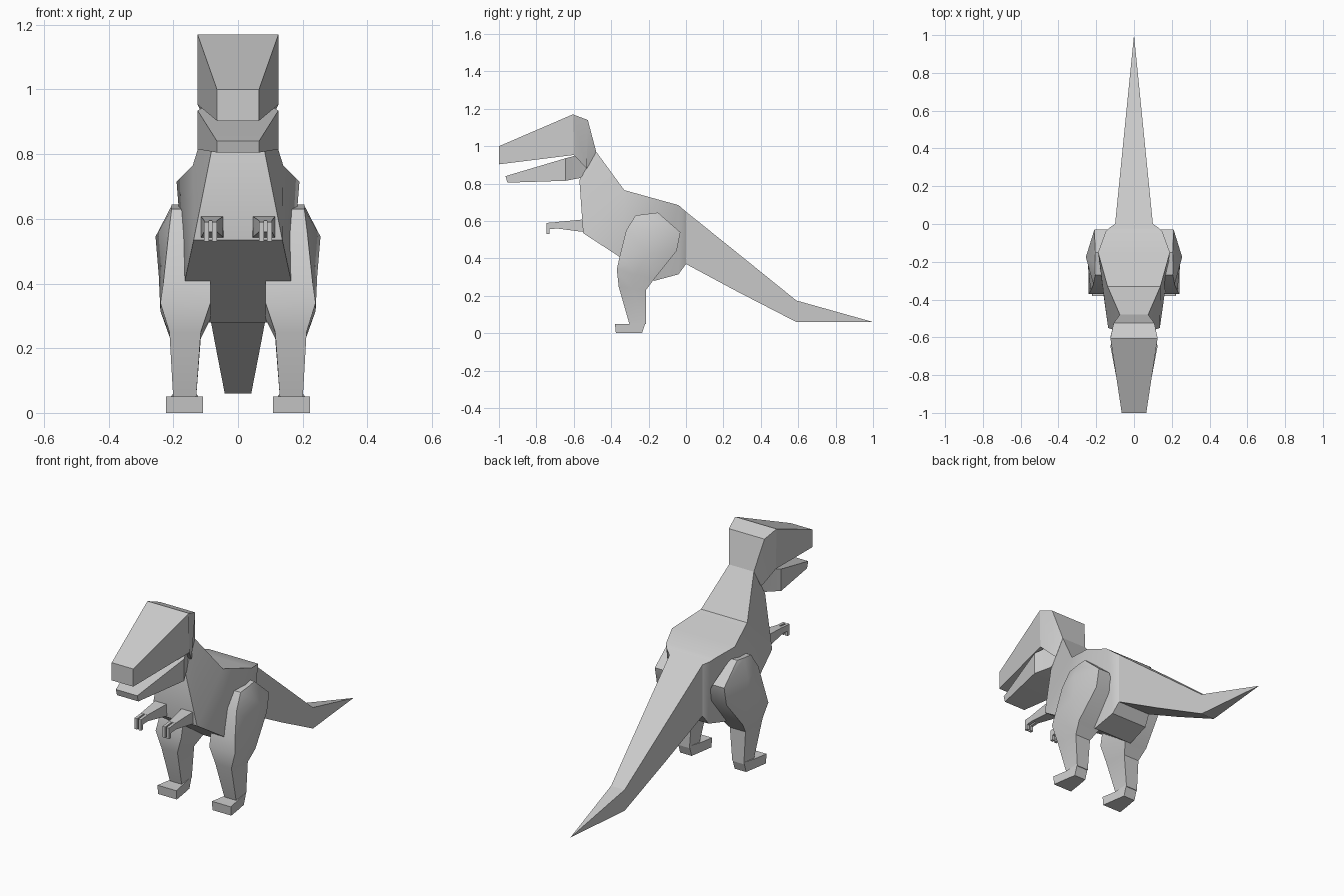
import bpy, bmesh, math

cube = bpy.data.objects.get("Cube")
if cube:
    bpy.data.objects.remove(cube, do_unlink=True)

skin = bpy.data.materials.new("grey_skin")
skin.use_nodes = True
GREY = (0.6, 0.6, 0.6, 1)
skin.diffuse_color = GREY
skin.node_tree.nodes["Principled BSDF"].inputs["Base Color"].default_value = GREY


def loft(name, rings, smooth=35):
    """Skin a closed solid over rings with equal point counts."""
    bm = bmesh.new()
    loops = [[bm.verts.new(p) for p in ring] for ring in rings]
    n = len(loops[0])
    for a, b in zip(loops, loops[1:]):
        for i in range(n):
            j = (i + 1) % n
            bm.faces.new((a[i], a[j], b[j], b[i]))
    bm.faces.new(loops[0][::-1])
    bm.faces.new(loops[-1])
    bmesh.ops.remove_doubles(bm, verts=bm.verts, dist=0.0005)
    bmesh.ops.recalc_face_normals(bm, faces=bm.faces)
    mesh = bpy.data.meshes.new(name)
    bm.to_mesh(mesh)
    bm.free()
    mesh.materials.append(skin)
    obj = bpy.data.objects.new(name, mesh)
    bpy.context.collection.objects.link(obj)
    bpy.ops.object.select_all(action='DESELECT')
    obj.select_set(True)
    bpy.context.view_layer.objects.active = obj
    bpy.ops.object.shade_smooth_by_angle(angle=math.radians(smooth))
    return obj


def band(top, bottom, cx=0):
    """Four-sided ring from (y, z, half width) at the top and bottom."""
    (ty, tz, tw), (by, bz, bw) = top, bottom
    return [(cx - tw, ty, tz), (cx + tw, ty, tz), (cx + bw, by, bz), (cx - bw, by, bz)]


def mirrored(name, rings, smooth=35):
    for side, sign in (("left", 1), ("right", -1)):
        loft(f"{side}_{name}", [[(sign * x, y, z) for x, y, z in r] for r in rings], smooth)


# Torso and neck
loft("body", [
    band((-.48, .97, .075), (-.57, .82, .08)),
    band((-.33, .765, .14), (-.55, .535, .137)),
    band((-.15, .715, .19), (-.35, .405, .165)),
    band((-.04, .685, .15), (-.17, .28, .12)),
    band((-.02, .667, .13), (-.04, .315, .11)),
    band((0, .65, .1), (0, .37, .1)),
])

# Tail
loft("tail", [
    band((0, .65, .1), (0, .37, .1)),
    band((.27, .433, .073), (.27, .225, .073)),
    band((.59, .175, .041), (.59, .06, .041)),
    band((1, .06, 0), (1, .06, 0)),
], 20)

# Skull and upper jaw
loft("head", [
    band((-1, 1, .065), (-1, .903, .065)),
    band((-.605, 1.17, .125), (-.6, .953, .125)),
    band((-.525, 1.14, .108), (-.53, .88, .09)),
    band((-.48, .97, .075), (-.53, .88, .08)),
], 20)

# Lower jaw
loft("lower_jaw", [
    band((-.965, .84, .065), (-.955, .805, .065)),
    band((-.645, .935, .125), (-.645, .815, .125)),
    band((-.57, .955, .09), (-.565, .83, .085)),
    band((-.52, .91, .07), (-.53, .87, .07)),
], 20)

# Legs: front (y, z), back (y, z), inner x, then outer x at front, middle, back
leg = [
    ((-.27, .63), (-.15, .645), .165, .205, .207, .205),
    ((-.32, .55), (-.03, .54), .14, .215, .255, .21),
    ((-.355, .41), (-.05, .44), .085, .23, .245, .21),
    ((-.37, .34), (-.17, .29), .085, .24, .24, .225),
    ((-.36, .25), (-.215, .23), .115, .212, .21, .21),
    ((-.3, .04), (-.215, .05), .13, .2, .2, .2),
]
rings = []
for (fy, fz), (by, bz), inner, front, mid, back in leg:
    rings.append([(inner, fy, fz), (front, fy, fz),
                  (mid, (fy + by) / 2, (fz + bz) / 2),
                  (back, by, bz), (inner, by, bz)])
mirrored("leg", rings)

# Feet
mirrored("foot", [
    band((-.215, .06, .035), (-.235, 0, .035), .165),
    band((-.3, .05, .043), (-.3, 0, .046), .165),
    band((-.38, .05, .057), (-.375, 0, .057), .165),
], 20)

# Arms, each ending in two hooked fingers
mirrored("arm", [
    band((-.52, .61, .036), (-.52, .54, .036), .08),
    band((-.56, .607, .034), (-.56, .543, .034), .08),
    band((-.69, .595, .02), (-.69, .56, .02), .085),
], 20)
for label, x in (("inner", .073), ("outer", .097)):
    w = .008
    mirrored(f"{label}_finger", [
        band((-.68, .595, w), (-.68, .56, w), x),
        band((-.73, .591, w), (-.73, .557, w), x),
        band((-.747, .59, w), (-.73, .53, w), x),
        band((-.747, .59, w), (-.747, .53, w), x),
    ], 20)
